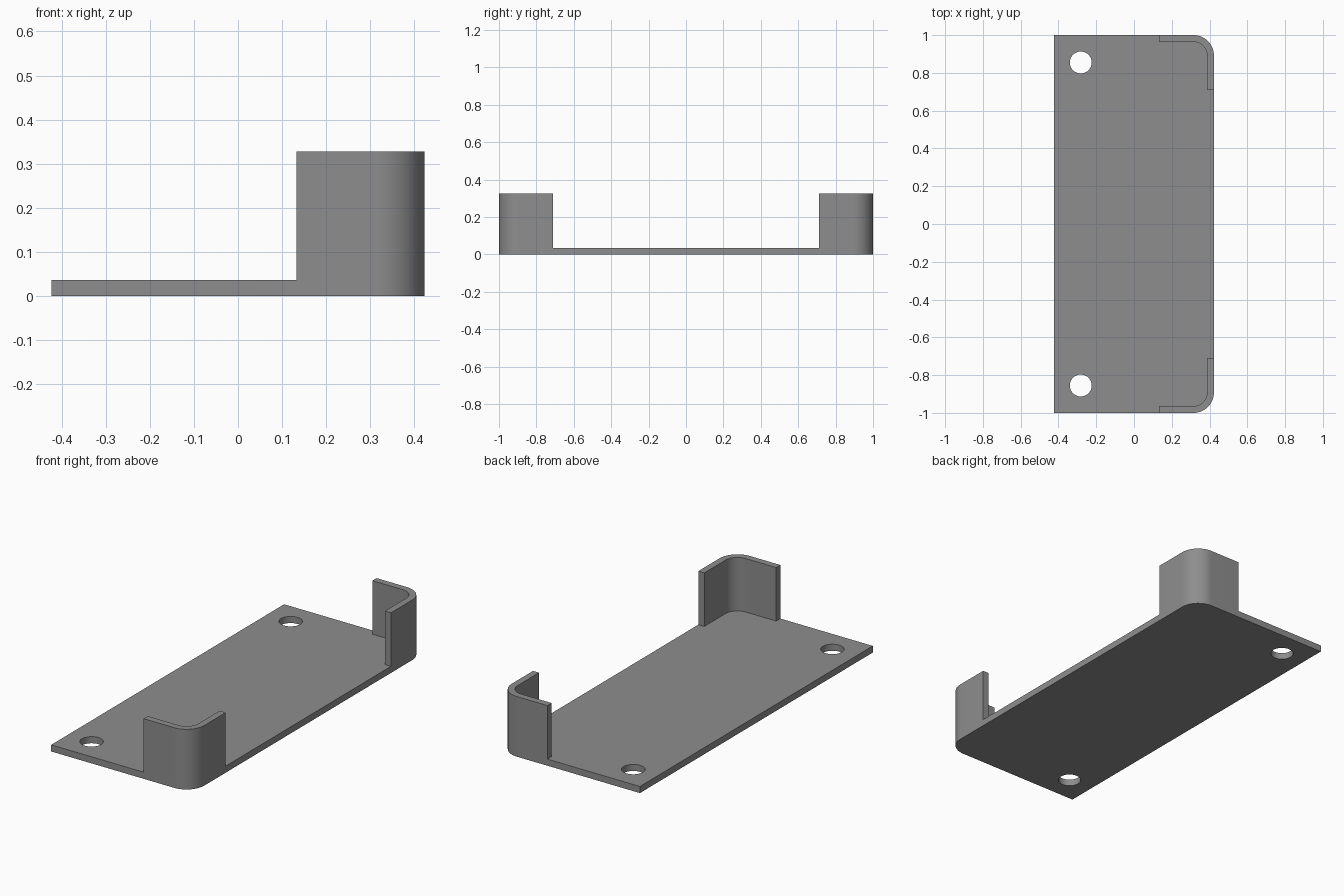
import bpy, bmesh, math

if "Cube" in bpy.data.objects:
    bpy.data.objects.remove(bpy.data.objects["Cube"])

HX, HY = 0.423, 1.0          # plate half sizes
T = 0.036                    # plate and wall thickness
TOP = 0.327                  # wall height
R = 0.107                    # outer corner radius
LEG = 0.29                   # length of each wall leg
HOLE = (-0.282, 0.855, 0.058)

grey = bpy.data.materials.new("mid grey")
grey.diffuse_color = (0.27, 0.27, 0.27, 1)
grey.use_nodes = True
grey.node_tree.nodes["Principled BSDF"].inputs["Base Color"].default_value = grey.diffuse_color


def corner(radius, sy, steps=16):
    """Rounded right-hand corner arc, from the +x side to the y side."""
    cx, cy = HX - R, HY - R
    return [(cx + radius * math.cos(a), sy * (cy + radius * math.sin(a)))
            for a in (i * math.pi / 2 / steps for i in range(steps + 1))]


def prism(name, outline, z0, z1):
    """Extrude a flat outline between two heights."""
    bm = bmesh.new()
    face = bm.faces.new([bm.verts.new((x, y, z0)) for x, y in outline])
    out = bmesh.ops.extrude_face_region(bm, geom=[face], use_keep_orig=True)
    for v in out["geom"]:
        if isinstance(v, bmesh.types.BMVert):
            v.co.z = z1
    bmesh.ops.recalc_face_normals(bm, faces=bm.faces)
    mesh = bpy.data.meshes.new(name)
    bm.to_mesh(mesh)
    bm.free()
    mesh.materials.append(grey)
    obj = bpy.data.objects.new(name, mesh)
    bpy.context.collection.objects.link(obj)
    return obj


def activate(obj):
    bpy.ops.object.select_all(action='DESELECT')
    obj.select_set(True)
    bpy.context.view_layer.objects.active = obj


# Base plate with two rounded corners on the right
plate = prism("base_plate",
              [(-HX, -HY)] + corner(R, -1)[::-1] + corner(R, 1) + [(-HX, HY)],
              0, T)

# Screw holes
for sy in (-1, 1):
    x, y, r = HOLE
    ring = [(x + r * math.cos(i * math.tau / 48), sy * y + r * math.sin(i * math.tau / 48))
            for i in range(48)]
    cutter = prism("hole_cutter", ring, -0.1, 0.1)
    cutter.hide_render = True
    mod = plate.modifiers.new("hole", 'BOOLEAN')
    mod.operation, mod.solver, mod.object = 'DIFFERENCE', 'EXACT', cutter
    activate(plate)
    bpy.ops.object.modifier_apply(modifier=mod.name)
    bpy.data.objects.remove(cutter)

# Curved corner walls
parts = [plate]
for name, sy in (("front_corner_wall", -1), ("back_corner_wall", 1)):
    y_end, x_end = sy * (HY - LEG), HX - LEG
    outer = [(HX, y_end)] + corner(R, sy) + [(x_end, sy * HY)]
    inner = [(HX - T, y_end)] + corner(R - T, sy) + [(x_end, sy * (HY - T))]
    parts.append(prism(name, outer + inner[::-1], T, TOP))

for obj in parts:
    activate(obj)
    bpy.ops.object.shade_smooth_by_angle(angle=math.radians(30))
